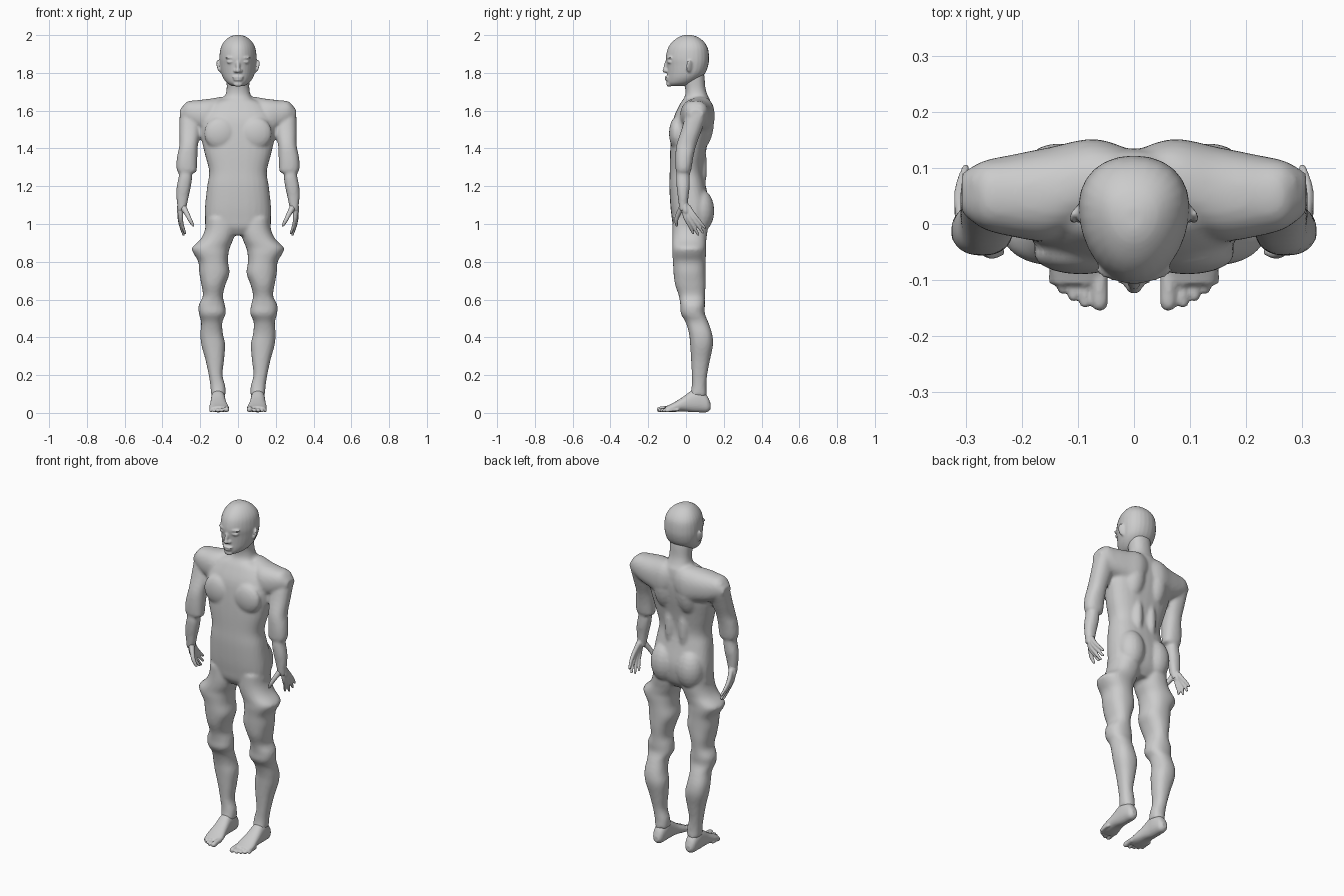
import bpy, bmesh, math
from mathutils import Vector, Matrix


def smooth_rows(rows, n=4):
    # Catmull-Rom interpolation between profile rows
    out = []
    for i in range(len(rows) - 1):
        p = [Vector(rows[min(max(i + k, 0), len(rows) - 1)]) for k in (-1, 0, 1, 2)]
        for j in range(n):
            t = j / n
            out.append(0.5 * (2 * p[1] + (p[2] - p[0]) * t
                       + (2 * p[0] - 5 * p[1] + 4 * p[2] - p[3]) * t * t
                       + (3 * p[1] - p[0] - 3 * p[2] + p[3]) * t ** 3))
    return out + [Vector(rows[-1])]


def skin(bm, rings):
    rings = [[bm.verts.new(p) for p in r] for r in rings]
    n = len(rings[0])
    faces = [bm.faces.new((a[i], a[(i + 1) % n], b[(i + 1) % n], b[i]))
             for a, b in zip(rings, rings[1:]) for i in range(n)]
    faces += [bm.faces.new(rings[0]), bm.faces.new(rings[-1])]
    bmesh.ops.recalc_face_normals(bm, faces=faces)


def loft(bm, rows, axis='z', side=1, power=2.3, taper=0.0):
    # each row: position on axis, then min/max of the two other directions
    rings = []
    for w, a0, a1, b0, b1 in smooth_rows(rows):
        ring = []
        for i in range(28):
            t = 2 * math.pi * i / 28
            c, s = math.cos(t), math.sin(t)
            c = math.copysign(abs(c) ** (2 / power), c)
            s = math.copysign(abs(s) ** (2 / power), s)
            a = (a0 + a1) / 2 + (a1 - a0) / 2 * c * (1 + taper * s)
            b = (b0 + b1) / 2 + (b1 - b0) / 2 * s
            p = {'z': (a, b, w), 'y': (a, w, b), 'x': (w, a, b)}[axis]
            ring.append((p[0] * side, p[1], p[2]))
        rings.append(ring)
    skin(bm, rings)


def blob(bm, loc, size, side=1, rot=(0, 0, 0)):
    m = Matrix.Translation((loc[0] * side, loc[1], loc[2]))
    for ax, ang in zip('XYZ', rot):
        m = m @ Matrix.Rotation(ang if ax == 'X' else ang * side, 4, ax)
    rings = []
    for k in range(13):
        v = math.pi * (k + .15) / 12.3
        rings.append([m @ Vector((size[0] * math.sin(v) * math.cos(u), size[1] * math.sin(v) * math.sin(u),
                                  size[2] * math.cos(v))) for u in [math.pi * i / 10 for i in range(20)]])
    skin(bm, rings)


def tube(bm, pts, radii, side=1):
    # round finger or toe with domed ends
    rows = smooth_rows([(*p, r) for p, r in zip(pts, radii)], 3)
    cs = [Vector((r[0] * side, r[1], r[2])) for r in rows]
    axis = (cs[-1] - cs[0]).normalized()
    u = axis.orthogonal().normalized()
    v = axis.cross(u)
    discs = [(c, r[3]) for c, r in zip(cs, rows)]
    dome = [(.6, .8), (.9, .44), (.99, .14)]
    head = [(cs[0] - axis * h * rows[0][3], k * rows[0][3]) for h, k in reversed(dome)]
    tail = [(cs[-1] + axis * h * rows[-1][3], k * rows[-1][3]) for h, k in dome]
    skin(bm, [[c + (u * math.cos(a) + v * math.sin(a)) * r for a in [math.pi * i / 6 for i in range(12)]]
              for c, r in head + discs + tail])


def finish(name, bm, voxel, passes):
    me = bpy.data.meshes.new(name)
    bm.to_mesh(me)
    bm.free()
    ob = bpy.data.objects.new(name, me)
    bpy.context.collection.objects.link(ob)
    m = ob.modifiers.new("fuse", 'REMESH')
    m.mode, m.voxel_size, m.use_smooth_shade = 'VOXEL', voxel, True
    m = ob.modifiers.new("soften", 'SMOOTH')
    m.factor, m.iterations = 0.5, passes


# torso and neck
body = bmesh.new()
loft(body, [(.94, -.07, .07, -.04, .08), (.98, -.165, .165, -.066, .11), (1.03, -.174, .174, -.075, .125),
            (1.1, -.174, .174, -.083, .128), (1.2, -.163, .163, -.088, .105), (1.28, -.153, .153, -.086, .092),
            (1.38, -.178, .178, -.084, .105), (1.48, -.198, .198, -.078, .125), (1.56, -.195, .195, -.066, .135),
            (1.63, -.15, .15, -.035, .13), (1.66, -.09, .09, -.015, .12)], power=2.5)
loft(body, [(1.6, -.1, .1, -.03, .135), (1.65, -.085, .085, -.02, .13), (1.68, -.068, .068, -.005, .115),
            (1.72, -.06, .06, -.005, .103), (1.78, -.062, .062, -.02, .098), (1.83, -.06, .06, -.02, .09)])
for s in (1, -1):
    # shoulder, chest, back and buttock muscles
    loft(body, [(0, 0, .13, 1.52, 1.67), (.07, 0, .152, 1.47, 1.675), (.15, -.03, .137, 1.48, 1.663),
                (.22, -.022, .123, 1.5, 1.655), (.27, -.008, .112, 1.53, 1.647), (.307, .02, .09, 1.56, 1.605)],
         'x', s)
    blob(body, (.095, -.052, 1.48), (.085, .038, .085), s)
    blob(body, (.075, .085, 1.52), (.065, .062, .13), s, (-.1, 0, 0))
    blob(body, (.045, .065, 1.3), (.036, .046, .16), s)
    blob(body, (.085, .075, 1.07), (.078, .075, .115), s)
    # upper arm with loose elbow edge
    loft(body, [(1.63, .22, .29, .03, .1), (1.58, .2, .308, .0, .112), (1.5, .2, .31, -.024, .085),
                (1.42, .212, .31, -.05, .055), (1.36, .215, .322, -.056, .04), (1.31, .217, .326, -.056, .032),
                (1.28, .219, .322, -.053, .026), (1.27, .228, .312, -.045, .02)], side=s)
    # forearm
    loft(body, [(1.3, .25, .31, -.045, .018), (1.25, .243, .314, -.052, .02), (1.2, .249, .324, -.05, .02),
                (1.15, .26, .326, -.044, .014), (1.1, .27, .322, -.038, .01), (1.07, .278, .32, -.034, .012)], side=s)
    # leg
    loft(body, [(1.03, .03, .168, -.07, .115), (.97, .015, .175, -.072, .115), (.92, .025, .198, -.073, .108),
                (.875, .043, .243, -.073, .106), (.845, .05, .236, -.073, .106), (.8, .053, .21, -.069, .104),
                (.74, .045, .205, -.066, .104), (.68, .066, .194, -.058, .104), (.62, .08, .186, -.038, .1),
                (.57, .069, .208, -.03, .1), (.525, .065, .207, -.027, .1), (.48, .083, .195, -.002, .118),
                (.42, .08, .199, .016, .138), (.36, .068, .194, .022, .143), (.28, .074, .172, .027, .127),
                (.2, .082, .155, .031, .112), (.14, .067, .146, .03, .108), (.09, .066, .142, .02, .11)], side=s)
finish("body", body, .009, 3)

# head with face features
head = bmesh.new()
loft(head, [(2.0, -.015, .015, -.01, .03), (1.99, -.045, .045, -.038, .062), (1.965, -.073, .073, -.072, .095),
            (1.93, -.091, .091, -.096, .116), (1.88, -.097, .097, -.107, .122), (1.84, -.095, .095, -.102, .118),
            (1.8, -.088, .088, -.1, .103), (1.77, -.076, .076, -.1, .075), (1.745, -.056, .056, -.099, .04),
            (1.73, -.03, .03, -.088, .0)], power=2.1, taper=.17)
blob(head, (0, -.107, 1.835), (.011, .011, .035), rot=(-.2, 0, 0))
blob(head, (0, -.111, 1.812), (.015, .014, .012))
blob(head, (0, -.1, 1.777), (.03, .013, .007))
blob(head, (0, -.1, 1.764), (.025, .012, .007))
blob(head, (0, -.09, 1.74), (.024, .014, .014))
for s in (1, -1):
    blob(head, (.014, -.101, 1.81), (.01, .011, .009), s)
    blob(head, (.042, -.087, 1.858), (.02, .012, .008), s, (0, 0, .35))
    blob(head, (.042, -.09, 1.88), (.03, .009, .006), s, (0, 0, .35))
    blob(head, (.102, .017, 1.835), (.007, .019, .035), s, (0, .25, .5))
finish("head", head, .0055, 2)

for s, label in ((1, "left"), (-1, "right")):
    # hand: palm, four spread fingers, thumb
    hand = bmesh.new()
    tube(hand, [(.297, -.012, 1.11), (.305, .0, 1.07)], [.024, .02], s)
    for base, tip in (((.309, .04, 1.05), (.3, .1, .98)), ((.309, .028, 1.042), (.293, .09, .955)),
                      ((.307, .012, 1.036), (.288, .065, .943)), ((.303, -.003, 1.036), (.28, .038, .952))):
        mid = Vector(base).lerp(Vector(tip), .5) + Vector((.004, 0, 0))
        tube(hand, [(.302, base[1] * .5 - .01, 1.09), base, mid, tip], [.015, .012, .0095, .007], s)
    tube(hand, [(.29, -.02, 1.09), (.268, -.042, 1.05), (.253, -.052, 1.02), (.238, -.05, .993)],
         [.017, .013, .011, .008], s)
    finish(label + "_hand", hand, .0045, 1)

    # foot with five toes
    foot = bmesh.new()
    loft(foot, [(.13, .09, .12, .02, .05), (.112, .075, .135, .004, .09), (.07, .068, .142, .003, .125),
                (.03, .067, .144, .004, .118), (-.02, .06, .147, .008, .082), (-.07, .049, .152, .004, .052),
                (-.108, .052, .145, .004, .034)], 'y', s)
    for x, y, r in ((.061, -.14, .015), (.087, -.139, .0105), (.108, -.128, .01),
                    (.127, -.116, .0095), (.143, -.1, .009)):
        tube(foot, [(x, y + .055, r + .008), (x, y + .025, r + .007), (x, y, r + .003)], [r, r * .95, r], s)
    finish(label + "_foot", foot, .005, 1)
